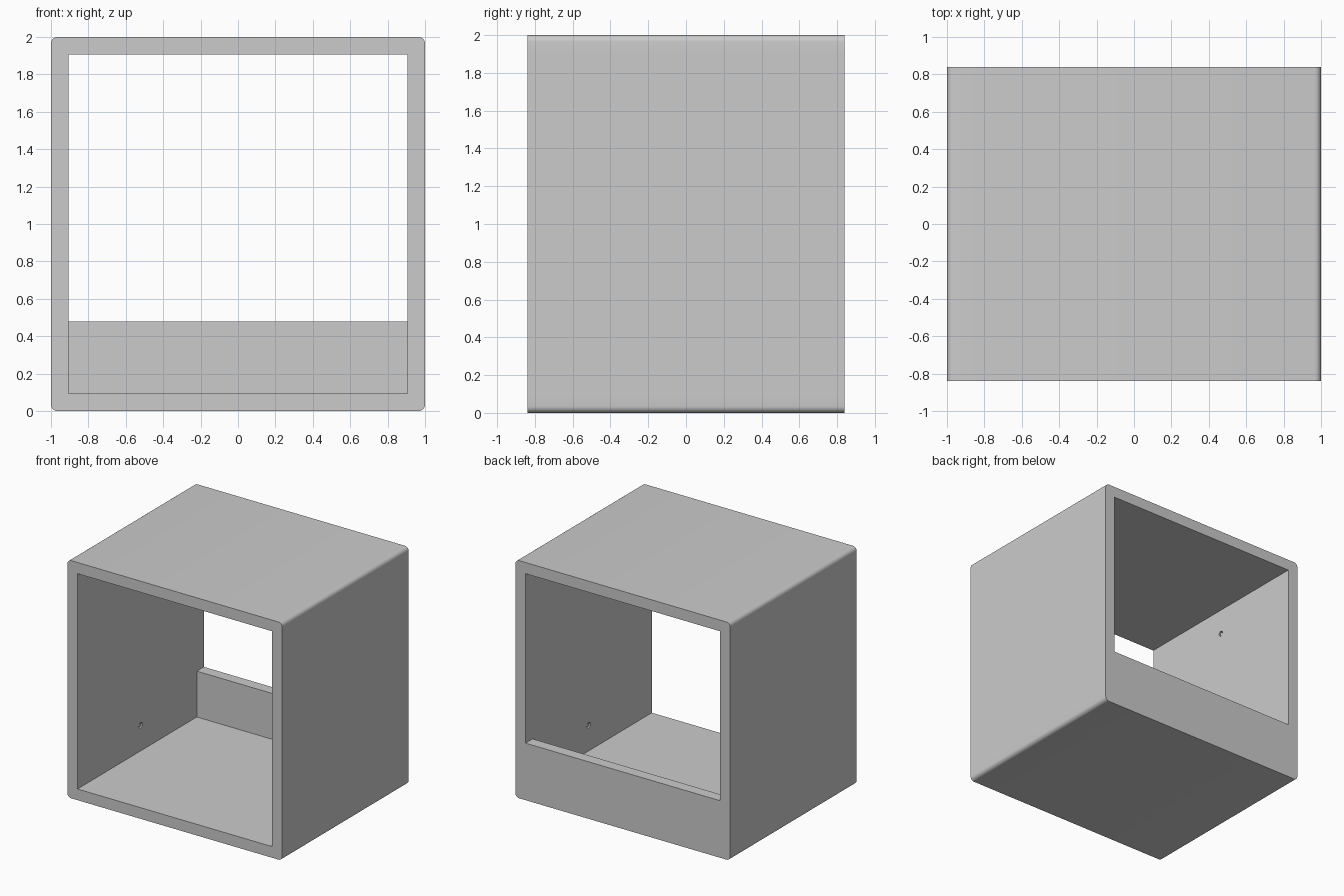
import bpy, bmesh, math
from mathutils import Matrix

if "Cube" in bpy.data.objects:
    bpy.data.objects.remove(bpy.data.objects["Cube"], do_unlink=True)

W, D, H, T = 1.0, 0.84, 2.0, 0.094   # half width, half depth, height, board thickness
R = 0.035                           # corner rounding

grey = bpy.data.materials.new("plain grey")
grey.use_nodes = True
colour = (0.6, 0.6, 0.6, 1)
grey.diffuse_color = colour
grey.node_tree.nodes["Principled BSDF"].inputs["Base Color"].default_value = colour


def add_object(name, bm):
    bmesh.ops.recalc_face_normals(bm, faces=bm.faces)
    mesh = bpy.data.meshes.new(name)
    bm.to_mesh(mesh)
    bm.free()
    mesh.materials.append(grey)
    obj = bpy.data.objects.new(name, mesh)
    bpy.context.collection.objects.link(obj)
    return obj


def board(name, low, high, rounded_z=None):
    """Box between two corners; rounds the long side edges lying at rounded_z."""
    bm = bmesh.new()
    bmesh.ops.create_cube(bm, size=1)
    for v in bm.verts:
        v.co = [a + (b - a) * (c + 0.5) for a, b, c in zip(low, high, v.co)]
    if rounded_z is not None:
        edges = [e for e in bm.edges
                 if all(abs(v.co.z - rounded_z) < 0.001 for v in e.verts)
                 and abs(e.verts[0].co.x - e.verts[1].co.x) < 0.001]
        bmesh.ops.bevel(bm, geom=edges, offset=R, segments=6, profile=0.5, affect='EDGES')
    return add_object(name, bm)


# Top and bottom boards with rounded outer corners
boards = [board("top_board", (-W, -D, H - T), (W, D, H), H),
          board("bottom_board", (-W, -D, 0), (W, D, T), 0)]

# Side walls, each with two small blind screw holes on the inner face
for side, name in ((-1, "right_wall"), (1, "left_wall")):
    x1, x2 = sorted((side * W, side * (W - T)))
    wall = board(name, (x1, -D, T), (x2, D, H - T))
    bm = bmesh.new()
    for z in (0.31, 1.69):
        place = Matrix.Translation((side * (W - T), 0, z)) @ Matrix.Rotation(math.pi / 2, 4, 'Y')
        bmesh.ops.create_cone(bm, cap_ends=True, segments=20, radius1=0.022,
                              radius2=0.022, depth=0.06, matrix=place)
    cutter = add_object(name + "_hole_cutter", bm)
    cut = wall.modifiers.new("screw holes", 'BOOLEAN')
    cut.operation, cut.solver, cut.object = 'DIFFERENCE', 'EXACT', cutter
    cutter.hide_render = True
    cutter.hide_viewport = True
    boards.append(wall)

    # Screw heads sunk into the holes
    bm = bmesh.new()
    for z in (0.31, 1.69):
        place = Matrix.Translation((side * (W - T + 0.018), 0, z)) @ Matrix.Rotation(math.pi / 2, 4, 'Y')
        bmesh.ops.create_cone(bm, cap_ends=True, segments=16, radius1=0.013,
                              radius2=0.013, depth=0.026, matrix=place)
    add_object(name + "_screws", bm)

# Low rail across the back
boards.append(board("back_rail", (T - W, D - T, T), (W - T, D, 0.48)))

# Smooth the rounded corners, keep the other edges sharp
bpy.ops.object.select_all(action='DESELECT')
for obj in boards:
    obj.select_set(True)
bpy.context.view_layer.objects.active = boards[0]
bpy.ops.object.shade_smooth_by_angle(angle=math.radians(30))
